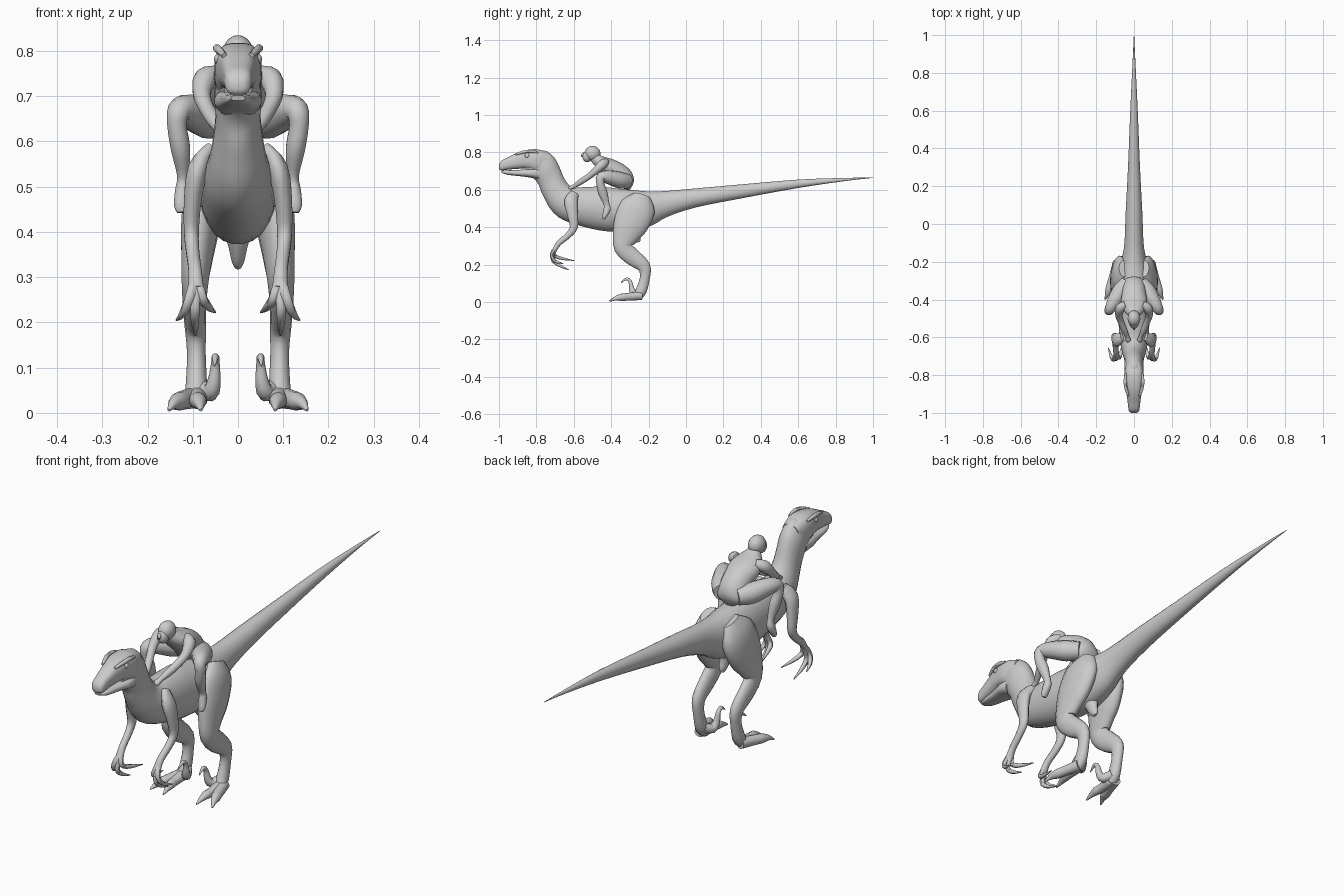
import bpy, bmesh, math
from mathutils import Vector

skin = bpy.data.materials.new("plain grey")
skin.diffuse_color = (0.6, 0.6, 0.6, 1)


def finish(bm, name, mirror):
    bmesh.ops.recalc_face_normals(bm, faces=bm.faces)
    me = bpy.data.meshes.new(name)
    bm.to_mesh(me)
    bm.free()
    me.materials.append(skin)
    ob = bpy.data.objects.new(name, me)
    bpy.context.collection.objects.link(ob)
    if mirror:
        ob.modifiers.new("mirror", 'MIRROR').use_mirror_merge = False
    return ob


def smooth_path(pts, steps):
    """Catmull-Rom interpolation of stations of any length."""
    out = []
    for i in range(len(pts) - 1):
        p0, p1, p2 = pts[max(i - 1, 0)], pts[i], pts[i + 1]
        p3 = pts[min(i + 2, len(pts) - 1)]
        for s in range(steps):
            t = s / steps
            out.append([0.5 * (2 * b + (c - a) * t + (2 * a - 5 * b + 4 * c - d) * t * t
                               + (3 * b - a - 3 * c + d) * t ** 3)
                        for a, b, c, d in zip(p0, p1, p2, p3)])
    return out + [list(pts[-1])]


def skin_rings(name, rings, sides, power, mirror):
    """rings: (centre, side vector, up vector)"""
    bm = bmesh.new()
    rows = []
    for c, u, v in rings:
        row = []
        for k in range(sides):
            a = 2 * math.pi * (k + 0.5) / sides
            ca, sa = math.cos(a), math.sin(a)
            p = c + u * math.copysign(abs(ca) ** power, ca) + v * math.copysign(abs(sa) ** power, sa)
            p.z = max(p.z, 0)
            row.append(bm.verts.new(p))
        rows.append(row)
    for r, q in zip(rows, rows[1:]):
        for k in range(sides):
            n = (k + 1) % sides
            bm.faces.new((r[k], r[n], q[n], q[k]))
    bm.faces.new(rows[0])
    bm.faces.new(rows[-1])
    return finish(bm, name, mirror)


def profile(name, st, sides=20, power=1.0, steps=3):
    """Side outline loft: y,z of upper edge, y,z of lower edge, half width."""
    rings = []
    for yt, zt, yb, zb, w in smooth_path(st, steps):
        a, b = Vector((0, yt, zt)), Vector((0, yb, zb))
        rings.append(((a + b) / 2, Vector((max(w, .0005), 0, 0)), (a - b) / 2))
    return skin_rings(name, rings, sides, power, False)


def tube(name, st, sides=12, steps=3, mirror=True):
    """Limb: x,y,z and radius sideways, radius in the other direction."""
    st = smooth_path([s if len(s) == 5 else s + (s[3],) for s in st], steps)
    pos = [Vector(s[:3]) for s in st]
    rings = []
    for i, s in enumerate(st):
        t = (pos[min(i + 1, len(pos) - 1)] - pos[max(i - 1, 0)]).normalized()
        u = Vector((1, 0, 0))
        u = (u - t * t.dot(u)).normalized()
        rings.append((pos[i], u * max(s[3], .001), t.cross(u) * max(s[4], .001)))
    return skin_rings(name, rings, sides, 1.0, mirror)


def ball(name, loc, size, mirror=False):
    bm = bmesh.new()
    bmesh.ops.create_uvsphere(bm, u_segments=16, v_segments=10, radius=1)
    for v in bm.verts:
        v.co = Vector([c * s + l for c, s, l in zip(v.co, size, loc)])
    return finish(bm, name, mirror)


# Neck, trunk and tail of the dinosaur
profile("dinosaur_body", [
    (-.84, .79, -.86, .69, .035), (-.76, .812, -.815, .66, .048),
    (-.705, .775, -.79, .63, .052), (-.675, .72, -.775, .59, .05),
    (-.65, .66, -.755, .55, .055), (-.61, .615, -.72, .49, .065),
    (-.55, .615, -.65, .435, .077), (-.46, .618, -.5, .39, .084),
    (-.38, .61, -.39, .375, .086), (-.29, .60, -.29, .375, .085),
    (-.19, .592, -.18, .41, .065), (-.1, .595, -.1, .455, .051),
    (.05, .608, .05, .505, .045), (.3, .63, .3, .555, .032),
    (.6, .655, .6, .61, .02), (.85, .664, .85, .647, .008),
    (1, .666, 1, .664, .001)], sides=24)
tube("pelvis_tip", [(0, -.29, .43, .04, .05), (0, -.275, .37, .022, .03),
                    (0, -.26, .335, .014, .02), (0, -.255, .32, .006, .01)], mirror=False)

# Head: skull, jaw, brows, eyes
profile("skull", [
    (-1.0, .735, -1.0, .715, .015), (-.985, .757, -.99, .703, .028),
    (-.95, .775, -.95, .708, .033), (-.9, .80, -.9, .712, .04),
    (-.85, .814, -.85, .712, .049), (-.79, .817, -.79, .69, .052),
    (-.73, .795, -.75, .685, .042)], power=0.7)
profile("lower_jaw", [
    (-.988, .702, -.985, .69, .016), (-.95, .705, -.95, .68, .029),
    (-.88, .708, -.88, .672, .039), (-.82, .715, -.83, .665, .052),
    (-.77, .72, -.79, .655, .048)], power=0.75)
tube("brow_ridge", [(.03, -.91, .79, .006), (.042, -.87, .802, .009),
                    (.047, -.83, .806, .009), (.044, -.79, .80, .005)], sides=8)
ball("eye", (.045, -.85, .782), (.008, .013, .011), True)

# Hind legs with toes and raised claw
tube("hind_leg", [
    (.055, -.235, .57, .025, .045), (.072, -.255, .51, .042, .095),
    (.083, -.295, .42, .043, .095), (.09, -.325, .35, .036, .07),
    (.095, -.335, .29, .03, .05), (.096, -.285, .24, .026, .046),
    (.094, -.225, .19, .024, .036), (.092, -.22, .13, .021, .027),
    (.092, -.24, .06, .024, .03), (.094, -.265, .026, .026, .022)], sides=16)
tube("outer_toe", [(.098, -.24, .034, .024), (.122, -.315, .028, .021), (.132, -.345, .025, .02),
                   (.143, -.375, .02, .012), (.153, -.40, .006, .003)])
tube("middle_toe", [(.09, -.25, .036, .024), (.09, -.32, .028, .019), (.087, -.35, .026, .018),
                    (.084, -.38, .018, .011), (.082, -.41, .006, .003)])
tube("raised_claw", [(.082, -.24, .055, .02), (.062, -.275, .045, .02), (.053, -.29, .07, .015),
                     (.05, -.298, .108, .01), (.05, -.318, .124, .008), (.052, -.348, .104, .002)])

# Front limbs with three fingers
tube("front_limb", [
    (.06, -.595, .58, .015, .025), (.088, -.615, .54, .023, .037),
    (.1, -.607, .47, .02, .03), (.103, -.6, .40, .017, .022),
    (.1, -.632, .355, .015, .017), (.095, -.68, .315, .015, .015),
    (.093, -.705, .275, .018, .012)])
for label, mid, bend, tip in (
        ("outer", (.107, -.718, .255), (.121, -.70, .22), (.136, -.655, .205)),
        ("middle", (.095, -.715, .235), (.095, -.685, .2), (.094, -.625, .172)),
        ("inner", (.079, -.708, .255), (.066, -.67, .235), (.05, -.6, .222))):
    tube(label + "_finger", [(.093, -.69, .30, .012), mid + (.011,), bend + (.009,), tip + (.002,)],
         sides=8)

# Rider torso and head
profile("rider_torso", [
    (-.475, .795, -.51, .755, .022), (-.44, .778, -.475, .715, .055),
    (-.395, .765, -.44, .685, .07), (-.335, .738, -.41, .655, .064),
    (-.29, .695, -.38, .62, .062), (-.278, .645, -.33, .605, .055),
    (-.30, .60, -.315, .60, .02)])
ball("rider_head", (0, -.5, .795), (.034, .043, .04))
ball("rider_face", (0, -.528, .778), (.024, .026, .03))
tube("rider_nose", [(0, -.545, .798, .004), (0, -.556, .783, .007), (0, -.548, .777, .004)],
     sides=8, mirror=False)

# Rider arms reaching forward, legs folded over the flanks
tube("rider_arm", [
    (.045, -.425, .75, .018), (.072, -.445, .738, .026), (.08, -.48, .705, .02),
    (.07, -.515, .675, .017), (.052, -.56, .645, .016), (.036, -.595, .622, .011),
    (.03, -.615, .612, .014, .01), (.026, -.63, .603, .006)])
tube("rider_leg", [
    (.035, -.31, .645, .038), (.07, -.355, .652, .045), (.108, -.415, .668, .037),
    (.13, -.455, .668, .027), (.135, -.458, .635, .022), (.127, -.445, .585, .022, .026),
    (.121, -.425, .525, .014, .016), (.123, -.422, .495, .016, .02),
    (.125, -.435, .46, .017, .013), (.125, -.44, .443, .01, .006)])

# Smooth shading with sharp caps
for ob in bpy.context.scene.objects:
    ob.select_set(True)
    bpy.context.view_layer.objects.active = ob
bpy.ops.object.shade_smooth_by_angle(angle=math.radians(45))
